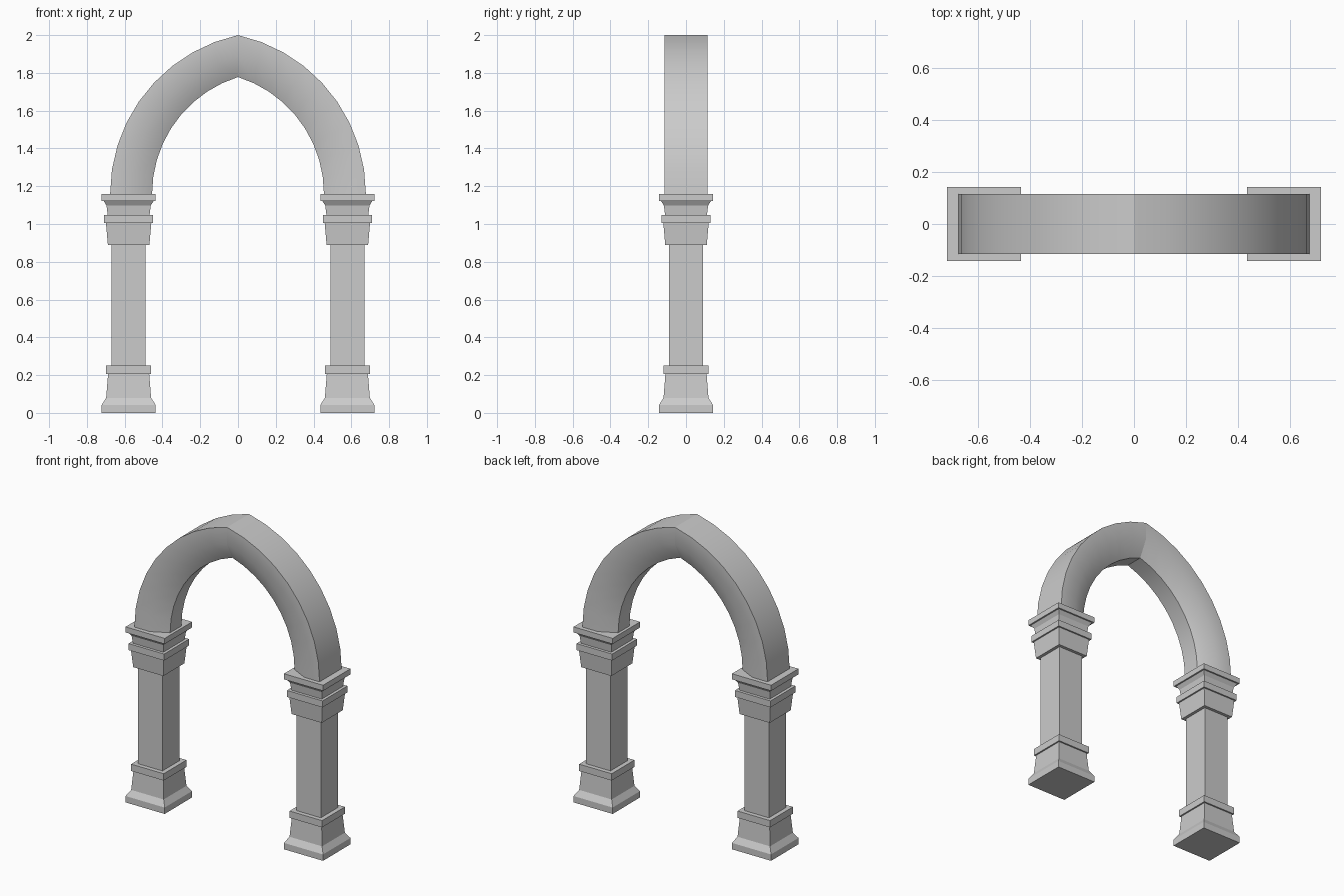
import bpy, bmesh
from math import atan2, cos, sin

if "Cube" in bpy.data.objects:
    bpy.data.objects.remove(bpy.data.objects["Cube"])

COLUMN_X = 0.579
SPRING_Z = 1.16
STEPS = 9


def make_object(name, bm):
    bmesh.ops.recalc_face_normals(bm, faces=bm.faces[:])
    mesh = bpy.data.meshes.new(name)
    bm.to_mesh(mesh)
    bm.free()
    ob = bpy.data.objects.new(name, mesh)
    bpy.context.collection.objects.link(ob)
    return ob


def skin(bm, rings):
    """Join closed rings of points and cap both ends."""
    rings = [[bm.verts.new(p) for p in ring] for ring in rings]
    n = len(rings[0])
    for a, b in zip(rings, rings[1:]):
        for i in range(n):
            j = (i + 1) % n
            bm.faces.new((a[i], a[j], b[j], b[i]))
    bm.faces.new(rings[0])
    bm.faces.new(rings[-1])


def square_turning(name, x, profile):
    """Stack square rings following a (half width, height) profile."""
    bm = bmesh.new()
    skin(bm, [[(x + sx * h, sy * h, z)
               for sx, sy in ((-1, -1), (1, -1), (1, 1), (-1, 1))]
              for h, z in profile])
    return make_object(name, bm)


# Columns: moulded base, plain shaft, moulded capital
base = [(0.143, 0), (0.143, 0.042), (0.119, 0.08), (0.109, 0.205),
        (0.119, 0.205), (0.119, 0.25)]
shaft = [(0.09, 0.25), (0.09, 0.89)]
capital = [(0.11, 0.89), (0.12, 1.005), (0.13, 1.005), (0.13, 1.048),
           (0.111, 1.048), (0.117, 1.098), (0.133, 1.123),
           (0.143, 1.123), (0.143, SPRING_Z)]
for side, x in (("left", -COLUMN_X), ("right", COLUMN_X)):
    square_turning(side + "_base", x, base)
    square_turning(side + "_shaft", x, shaft)
    square_turning(side + "_capital", x, capital)


def arc_point(half_span, rise, t):
    """Point on the left half of a pointed arch, t = 0 springing, 1 apex."""
    c = (rise ** 2 - half_span ** 2) / (2 * half_span)
    r = half_span + c
    a = t * atan2(rise, c)
    return c - r * cos(a), SPRING_Z + r * sin(a)


# Pointed arch: chamfered section (half span, rise, y) swept over the span
section = [(0.677, 0.84, -0.115), (0.566, 0.729, -0.115), (0.455, 0.618, -0.059),
           (0.455, 0.618, 0.059), (0.566, 0.729, 0.115), (0.677, 0.84, 0.115)]
rings = []
for k in range(2 * STEPS + 1):
    sign = 1 if k <= STEPS else -1
    t = min(k, 2 * STEPS - k) / STEPS
    ring = []
    for span, rise, y in section:
        x, z = arc_point(span, rise, t)
        ring.append((sign * x, y, z))
    rings.append(ring)
bm = bmesh.new()
skin(bm, rings)
arch = make_object("pointed_arch", bm)

# Smooth along the curve, crisp along the section corners and the apex
bm = bmesh.new()
bm.from_mesh(arch.data)
for f in bm.faces:
    f.smooth = True
for e in bm.edges:
    at_apex = all(abs(v.co.x) < 1e-4 for v in e.verts)
    e.smooth = e.calc_face_angle(0) < 0.5 and not at_apex
bm.to_mesh(arch.data)
bm.free()
